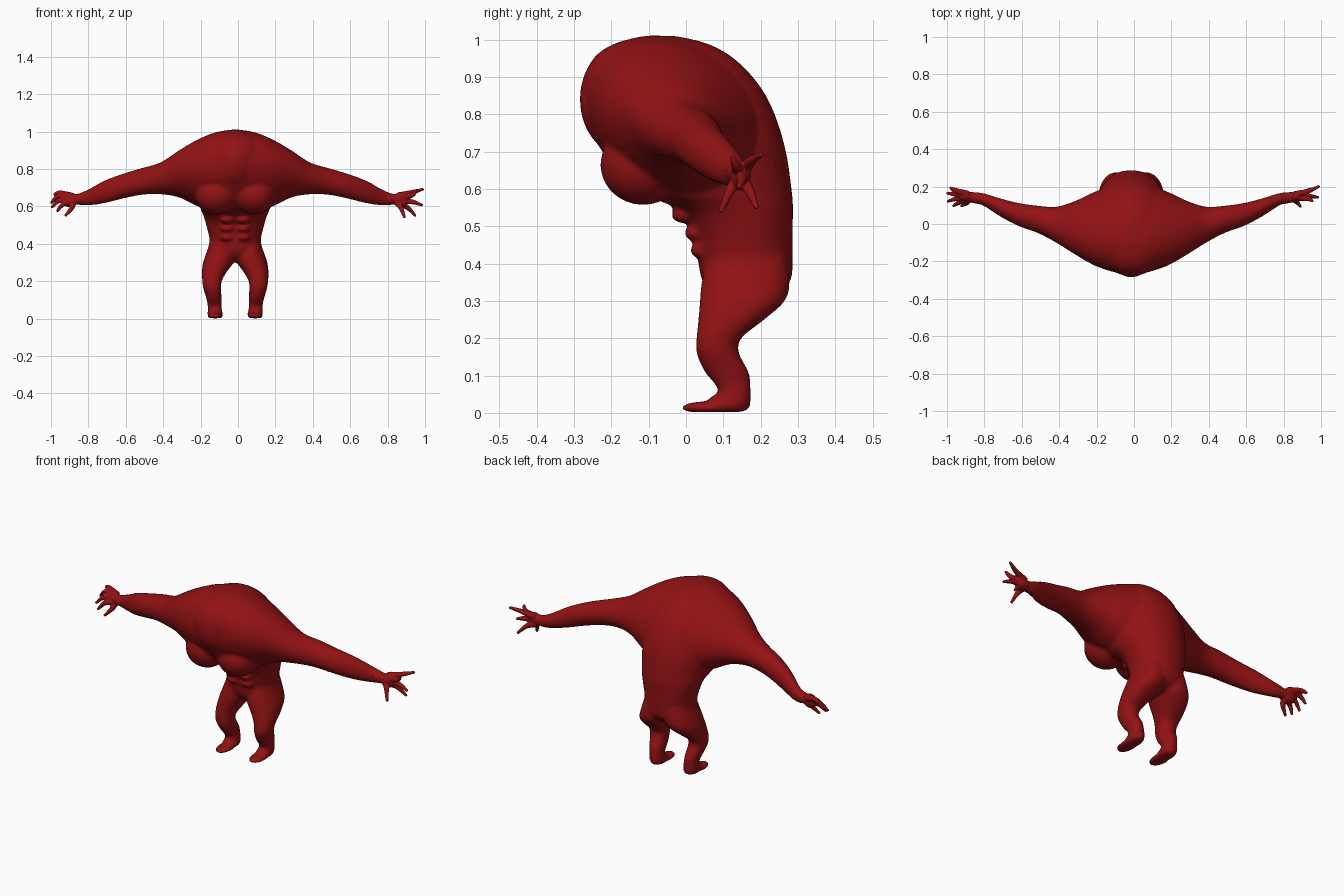
import bpy, bmesh, math
from mathutils import Vector, Matrix

CX = -0.015  # the body's own middle line
red = bpy.data.materials.new("deep red")
red.diffuse_color = (0.29, 0.006, 0.007, 1)


def spline(rows, n=4):
    """Smooth interpolation between rows of numbers."""
    out = []
    for i in range(len(rows) - 1):
        p = [rows[max(0, min(len(rows) - 1, i + k))] for k in (-1, 0, 1, 2)]
        for s in range(n):
            t = s / n
            out.append([0.5 * (2*b + (c-a)*t + (2*a-5*b+4*c-d)*t*t + (3*b-a-3*c+d)*t**3)
                        for a, b, c, d in zip(*p)])
    return out + [list(rows[-1])]


def skin(bm, rings):
    vs = [[bm.verts.new(p) for p in r] for r in rings]
    fs = [bm.faces.new(vs[0][::-1]), bm.faces.new(vs[-1])]
    n = len(vs[0])
    for a, b in zip(vs, vs[1:]):
        for i in range(n):
            j = (i + 1) % n
            fs.append(bm.faces.new((a[i], a[j], b[j], b[i])))
    bmesh.ops.recalc_face_normals(bm, faces=fs)


def loft(bm, rows, axis, side=1, power=1.0, n=32):
    """Rows: station, low/high of first cross axis, low/high of second, lean."""
    rings = []
    for r in spline(rows):
        s, a0, a1, b0, b1, lean = r
        ring = []
        for k in range(n):
            t = 2 * math.pi * k / n
            c, d = math.cos(t), math.sin(t)
            c = math.copysign(abs(c) ** power, c)
            d = math.copysign(abs(d) ** power, d)
            a = (a0 + a1) / 2 + c * (a1 - a0) / 2 + lean * d
            b = (b0 + b1) / 2 + d * (b1 - b0) / 2
            ring.append((CX + side * s, a, b) if axis == 'X' else (CX + side * a, b, s))
        rings.append(ring)
    skin(bm, rings)


def ball(bm, loc, rad):
    m = Matrix.Translation((CX + loc[0], loc[1], loc[2])) @ Matrix.Diagonal((*rad, 1))
    bmesh.ops.create_uvsphere(bm, u_segments=24, v_segments=16, radius=1, matrix=m)


def tube(bm, path, n=12):
    """Tapered round tube through points (x, y, z, radius)."""
    pts = spline(path)
    rings = []
    for i, p in enumerate(pts):
        d = Vector(pts[min(i+1, len(pts)-1)][:3]) - Vector(pts[max(i-1, 0)][:3])
        u = d.cross(Vector((0, 1, 0.1))).normalized()
        v = d.cross(u).normalized()
        rings.append([Vector(p[:3]) + p[3] * (u * math.cos(2*math.pi*k/n) + v * math.sin(2*math.pi*k/n))
                      for k in range(n)])
    skin(bm, rings)


def finish(bm, name, voxel, smooth):
    """Fuse the overlapping masses into one soft skin."""
    me = bpy.data.meshes.new(name)
    bm.to_mesh(me)
    bm.free()
    ob = bpy.data.objects.new(name, me)
    bpy.context.collection.objects.link(ob)
    bpy.context.view_layer.objects.active = ob
    ob.select_set(True)
    m = ob.modifiers.new("fuse", 'REMESH')
    m.mode, m.voxel_size, m.use_smooth_shade = 'VOXEL', voxel, True
    s = ob.modifiers.new("soften", 'SMOOTH')
    s.factor, s.iterations = 0.5, smooth
    bpy.ops.object.modifier_apply(modifier="fuse")
    bpy.ops.object.modifier_apply(modifier="soften")
    ob.data.materials.clear()
    ob.data.materials.append(red)
    ob.data.shade_smooth()
    ob.select_set(False)


body = bmesh.new()
# torso: hunched stack of horizontal sections
torso = [(z, -w, w, f, b, 0) for z, w, f, b in (
    (0.305, 0.08, 0.09, 0.22), (0.35, 0.145, 0.045, 0.278), (0.42, 0.137, 0.03, 0.286),
    (0.50, 0.155, 0.012, 0.286), (0.55, 0.17, -0.03, 0.287), (0.60, 0.19, -0.14, 0.283),
    (0.70, 0.21, -0.225, 0.268), (0.80, 0.205, -0.265, 0.238), (0.88, 0.19, -0.278, 0.195),
    (0.95, 0.15, -0.248, 0.128), (0.99, 0.09, -0.19, 0.055), (1.01, 0.03, -0.11, -0.03))]
loft(body, torso, 'Z', power=0.92)
# front hump where the neck is sunk into the chest
ball(body, (0, -0.185, 0.84), (0.105, 0.1, 0.14))

for s in (1, -1):
    # shoulder and arm: sections running outward
    loft(body, [
        (0.00, -0.27, 0.20, 0.58, 1.012, -0.05), (0.10, -0.25, 0.20, 0.575, 0.998, -0.05),
        (0.20, -0.215, 0.165, 0.60, 0.958, -0.045), (0.30, -0.16, 0.12, 0.648, 0.90, -0.03),
        (0.40, -0.10, 0.092, 0.665, 0.835, -0.01), (0.50, -0.048, 0.098, 0.662, 0.805, 0),
        (0.60, -0.012, 0.112, 0.642, 0.775, 0), (0.70, 0.04, 0.137, 0.617, 0.738, 0),
        (0.78, 0.092, 0.162, 0.605, 0.694, 0), (0.83, 0.115, 0.17, 0.606, 0.672, 0),
        (0.86, 0.125, 0.165, 0.615, 0.66, 0)], 'X', side=s)
    # chest slabs
    ball(body, (s * 0.10, -0.115, 0.665), (0.115, 0.115, 0.108))
    # stomach muscles, three rows
    for z, y in ((0.53, -0.005), (0.482, 0.03), (0.435, 0.045)):
        ball(body, (s * 0.043, y, z), (0.04, 0.035, 0.022))
    # leg: buttock, thigh, knee, calf, ankle
    loft(body, [
        (0.005, 0.075, 0.14, 0.10, 0.155, 0), (0.03, 0.07, 0.147, 0.09, 0.172, 0),
        (0.07, 0.073, 0.147, 0.082, 0.173, 0), (0.11, 0.073, 0.155, 0.05, 0.168, 0),
        (0.16, 0.075, 0.17, 0.028, 0.142, 0), (0.20, 0.072, 0.176, 0.028, 0.148, 0),
        (0.25, 0.045, 0.178, 0.033, 0.21, 0), (0.30, 0.008, 0.172, 0.037, 0.265, 0),
        (0.35, -0.01, 0.155, 0.042, 0.278, 0), (0.42, 0.0, 0.13, 0.06, 0.27, 0)],
        'Z', side=s, power=0.9)
    # flat foot
    ball(body, (s * 0.107, 0.06, 0.014), (0.042, 0.074, 0.017))
    ball(body, (s * 0.107, 0.115, 0.025), (0.042, 0.06, 0.03))
# keep the soles flat
for v in body.verts:
    v.co.z = max(v.co.z, 0.002)
finish(body, "body", 0.0085, 7)

# hands: palm and five fingers each, one spread open, one curled
tips = {
    "right_hand": [((0.93, 0.175, 0.675), (0.993, 0.203, 0.693)),
                   ((0.93, 0.135, 0.66), (0.955, 0.122, 0.688)),
                   ((0.93, 0.15, 0.625), (0.988, 0.142, 0.605)),
                   ((0.905, 0.17, 0.595), (0.95, 0.19, 0.548)),
                   ((0.87, 0.118, 0.595), (0.892, 0.092, 0.538))],
    "left_hand": [((-0.955, 0.18, 0.672), (-0.985, 0.195, 0.66)),
                  ((-0.96, 0.16, 0.655), (-1.0, 0.165, 0.615)),
                  ((-0.95, 0.135, 0.635), (-0.998, 0.12, 0.592)),
                  ((-0.935, 0.115, 0.612), (-0.968, 0.095, 0.572)),
                  ((-0.89, 0.115, 0.59), (-0.925, 0.095, 0.548))]}
for name, fingers in tips.items():
    s = 1 if name == "right_hand" else -1
    hand = bmesh.new()
    tube(hand, [(CX + s * 0.80, 0.135, 0.643, 0.032), (CX + s * 0.85, 0.142, 0.638, 0.029),
                (CX + s * 0.89, 0.147, 0.637, 0.027), (CX + s * 0.92, 0.15, 0.636, 0.014)])
    ball(hand, (s * 0.885, 0.147, 0.636), (0.042, 0.026, 0.04))
    for knuckle, tip in fingers:
        root = (CX + s * 0.87, 0.145 + (knuckle[1] - 0.145) * 0.4, 0.637 + (knuckle[2] - 0.637) * 0.5)
        tube(hand, [(*root, 0.019), (*knuckle, 0.0135), (*tip, 0.007)])
    finish(hand, name, 0.004, 4)
